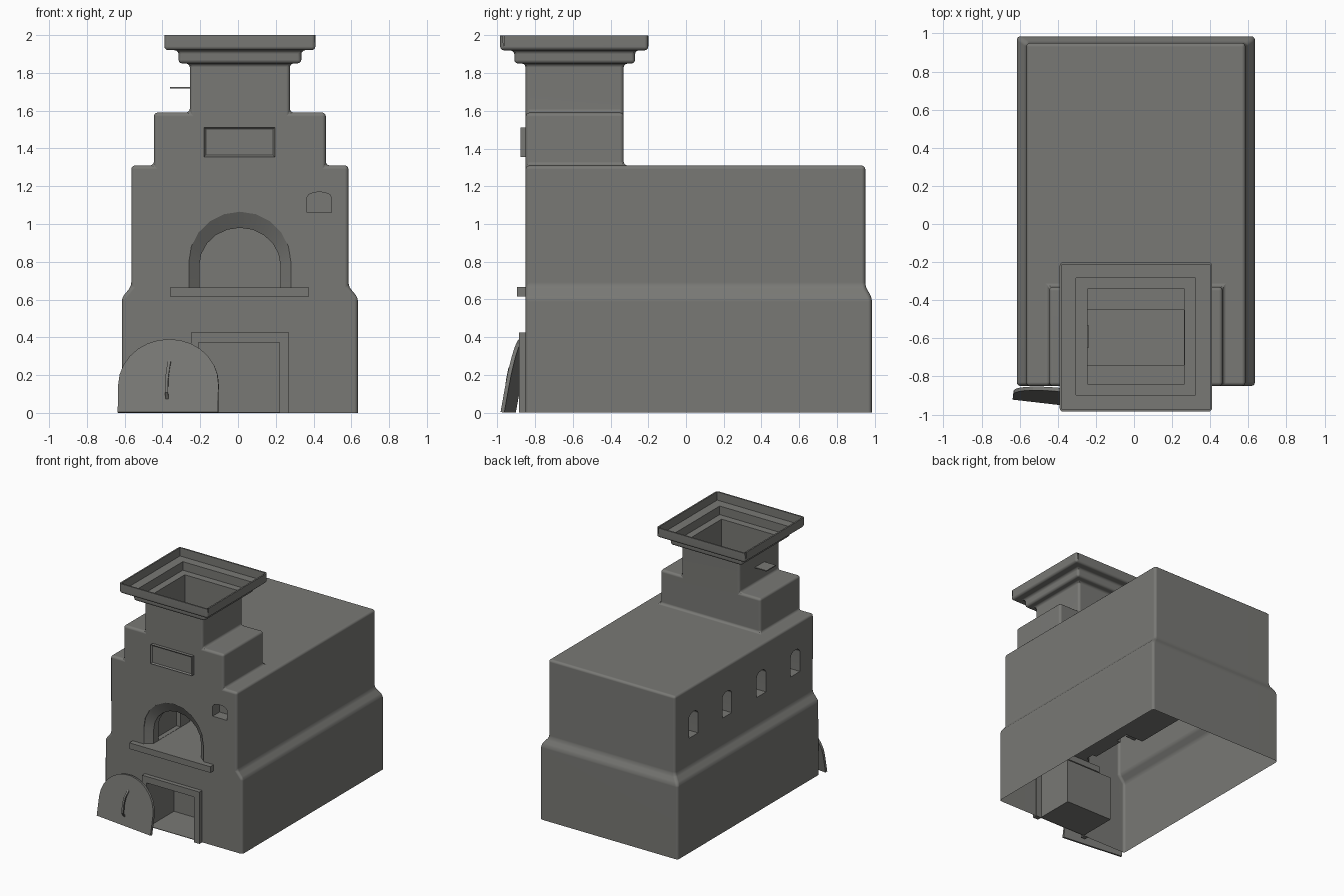
import bpy, bmesh, math

if "Cube" in bpy.data.objects:
    bpy.data.objects.remove(bpy.data.objects["Cube"])

grey = bpy.data.materials.new("warm grey plaster")
grey.diffuse_color = (0.19, 0.19, 0.178, 1)
grey.use_nodes = True
grey.node_tree.nodes["Principled BSDF"].inputs["Base Color"].default_value = grey.diffuse_color


def loft(name, rings):
    """Closed mesh through rings of 3D points, capped at both ends."""
    bm = bmesh.new()
    vs = [[bm.verts.new(p) for p in r] for r in rings]
    n = len(rings[0])
    for a, b in zip(vs, vs[1:]):
        for i in range(n):
            j = (i + 1) % n
            bm.faces.new((a[i], a[j], b[j], b[i]))
    bm.faces.new(vs[0])
    bm.faces.new(vs[-1])
    bmesh.ops.recalc_face_normals(bm, faces=bm.faces)
    me = bpy.data.meshes.new(name)
    bm.to_mesh(me)
    bm.free()
    me.materials.append(grey)
    ob = bpy.data.objects.new(name, me)
    bpy.context.collection.objects.link(ob)
    return ob


def rect(x0, x1, y0, y1, z):
    return [(x0, y0, z), (x1, y0, z), (x1, y1, z), (x0, y1, z)]


def box(name, x0, x1, y0, y1, z0, z1):
    return loft(name, [rect(x0, x1, y0, y1, z0), rect(x0, x1, y0, y1, z1)])


def arch(cx, half, z0, spring, top, n=10):
    """Arch outline as (x, z) points."""
    pts = [(cx + half, z0)]
    for i in range(n + 1):
        t = math.pi * i / n
        pts.append((cx + half * math.cos(t), spring + (top - spring) * math.sin(t)))
    return pts + [(cx - half, z0)]


def along_y(profile, y):
    return [(x, y, z) for x, z in profile]


def prism_y(name, profile, y0, y1):
    return loft(name, [along_y(profile, y0), along_y(profile, y1)])


def bake(ob):
    """Apply all modifiers."""
    dg = bpy.context.evaluated_depsgraph_get()
    me = bpy.data.meshes.new_from_object(ob.evaluated_get(dg))
    ob.modifiers.clear()
    ob.data = me


def combine(ob, others, op):
    for o in others:
        m = ob.modifiers.new("bool", 'BOOLEAN')
        m.operation, m.solver, m.object = op, 'EXACT', o
        bake(ob)
        bpy.data.objects.remove(o)


def bevel(ob, width, segs):
    m = ob.modifiers.new("bevel", 'BEVEL')
    m.width, m.segments, m.limit_method = width, segs, 'ANGLE'
    m.angle_limit = math.radians(25)
    bake(ob)


def smooth(ob):
    bpy.ops.object.select_all(action='DESELECT')
    ob.select_set(True)
    bpy.context.view_layer.objects.active = ob
    bpy.ops.object.shade_smooth_by_angle(angle=math.radians(35))


# Stove body: wide base, slanted ledge, upper block
F = -0.85
stove = loft("stove_body", [rect(-0.615, 0.635, F, 0.985, -0.1),
                            rect(-0.615, 0.635, F, 0.985, 0.61),
                            rect(-0.565, 0.585, F, 0.95, 0.67),
                            rect(-0.565, 0.585, F, 0.95, 1.31)])
# Stepped shoulder with chimney, then two cornice tiers
half = [(0.455, 1.0), (0.455, 1.59), (0.265, 1.59), (0.265, 1.88)]
sil = [(0.01 + x, z) for x, z in half] + [(0.01 - x, z) for x, z in reversed(half)]
combine(stove, [prism_y("shoulder", sil, F, -0.33),
                box("cornice_low", -0.315, 0.335, -0.91, -0.27, 1.85, 1.95),
                box("cornice_top", -0.39, 0.41, -0.985, -0.2, 1.92, 2.15)], 'UNION')
bm = bmesh.new()
bm.from_mesh(stove.data)
bmesh.ops.remove_doubles(bm, verts=bm.verts, dist=0.0005)
bmesh.ops.dissolve_limit(bm, angle_limit=0.02, verts=bm.verts, edges=bm.edges)
bm.to_mesh(stove.data)
bm.free()
bevel(stove, 0.02, 3)

# Hollows: flue, oven mouth, oven chamber, wood store, small niches
mouth = arch(0.01, 0.215, 0.665, 0.78, 0.98)
flare = arch(0.01, 0.27, 0.665, 0.8, 1.065)
cuts = [
    box("cut_rim", -1, 1, -1.2, 0.2, 2.0, 2.4),
    box("cut_flue_top", -0.378, 0.398, -0.973, -0.212, 1.932, 2.2),
    box("cut_flue_low", -0.303, 0.323, -0.898, -0.282, 1.862, 2.1),
    box("cut_flue", -0.245, 0.265, -0.84, -0.34, 1.1, 2.05),
    box("cut_smoke_shaft", -0.243, 0.263, -0.74, -0.45, 0.667, 1.2),
    loft("cut_mouth", [along_y(flare, -0.87), along_y(flare, F + 0.005),
                       along_y(mouth, -0.8), along_y(mouth, -0.25)]),
    prism_y("cut_oven", arch(0.01, 0.37, 0.663, 0.8, 1.1), -0.33, 0.7),
    box("cut_wood_store", -0.21, 0.22, -0.95, -0.53, 0.004, 0.375),
    prism_y("cut_front_niche", arch(0.43, 0.065, 1.06, 1.14, 1.17, 6), -0.95, -0.76),
]
for y in (0.71, 0.275, -0.17, -0.61):
    prof = arch(y, 0.06, 0.9, 1.06, 1.1, 6)
    cuts.append(loft("cut_side_niche", [[(x, a, z) for a, z in prof] for x in (-0.7, -0.48)]))
combine(stove, cuts, 'DIFFERENCE')

# The stove is open underneath
bm = bmesh.new()
bm.from_mesh(stove.data)
bmesh.ops.bisect_plane(bm, geom=bm.verts[:] + bm.edges[:] + bm.faces[:],
                       plane_co=(0, 0, 0), plane_no=(0, 0, 1), clear_inner=True)
bm.to_mesh(stove.data)
bm.free()
smooth(stove)
wn = stove.modifiers.new("weighted", 'WEIGHTED_NORMAL')
wn.keep_sharp = True

# Shelf below the oven mouth
box("hearth_shelf", -0.36, 0.375, -0.895, -0.84, 0.615, 0.665)

# Frame around the wood store
prism_y("wood_store_frame", [(-0.25, 0), (-0.25, 0.425), (0.27, 0.425), (0.27, 0),
                             (0.22, 0), (0.22, 0.372), (-0.21, 0.372), (-0.21, 0)], -0.885, -0.845)

# Vent cover with a recessed panel
vent = box("vent_cover", -0.18, 0.195, -0.876, -0.845, 1.355, 1.512)
bm = bmesh.new()
bm.from_mesh(vent.data)
face = [f for f in bm.faces if f.normal.y < -0.9]
bmesh.ops.inset_region(bm, faces=face, thickness=0.014, depth=0)
bmesh.ops.translate(bm, verts=face[0].verts[:], vec=(0, 0.01, 0))
bm.to_mesh(vent.data)
bm.free()

# Damper plate sticking out of the chimney
loft("damper_plate", [rect(-0.36, -0.24, -0.65, -0.53, 1.717),
                      rect(-0.36, -0.24, -0.65, -0.53, 1.725)])

# Oven door leaning against the front, with its handle
door = prism_y("oven_door", arch(0, 0.267, 0, 0.15, 0.393, 14), 0, 0.02)
path = [(-0.004, -0.002, 0.07), (-0.006, -0.028, 0.10), (-0.006, -0.032, 0.17),
        (0.0, -0.03, 0.23), (0.004, -0.002, 0.28)]
handle = loft("door_handle", [rect(x - 0.008, x + 0.008, y, y + 0.012, z) for x, y, z in path])
for ob in (door, handle):
    ob.location = (-0.372, -0.952, 0.004)
    ob.rotation_euler = (-0.18, 0, -0.115)
